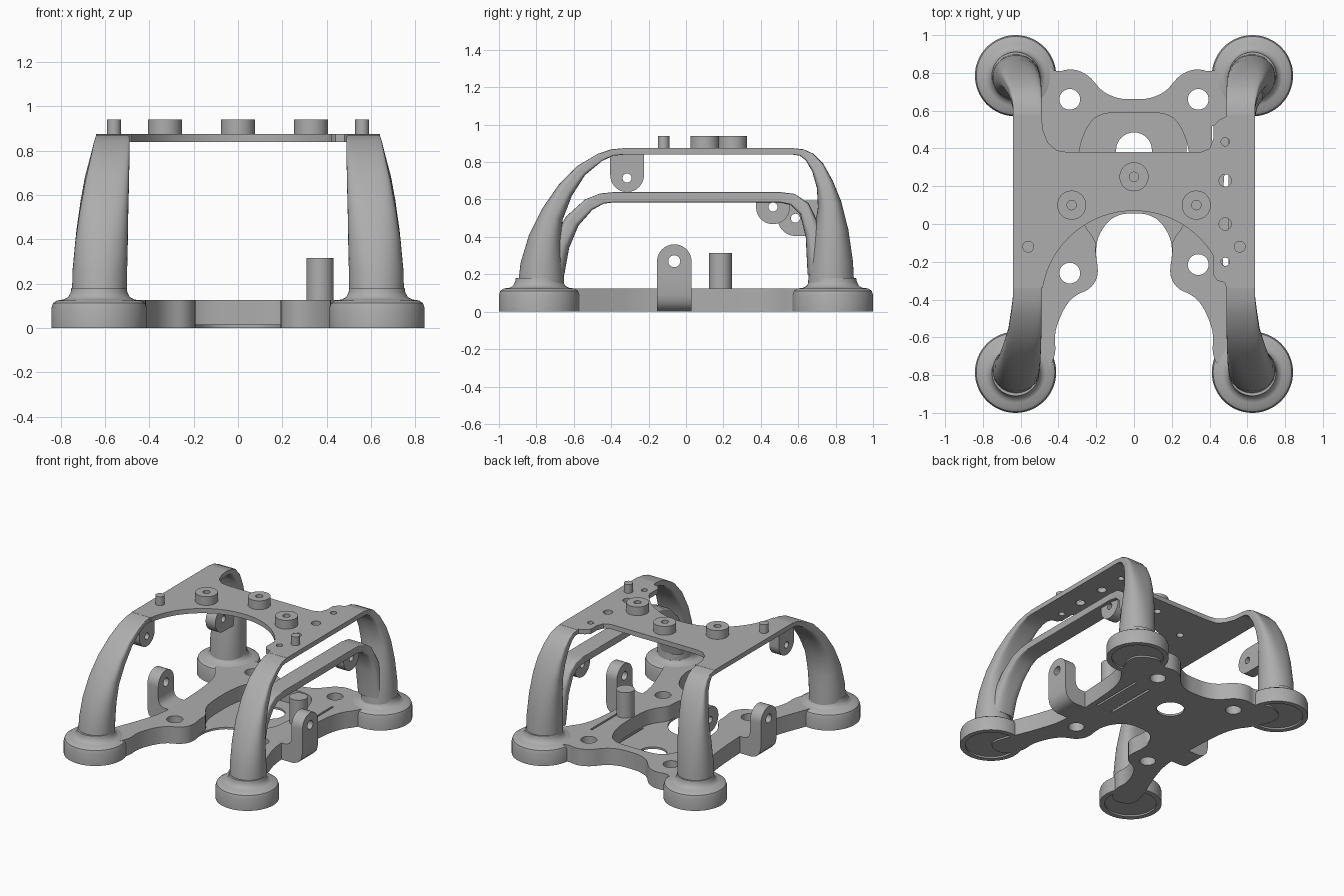
import bpy, bmesh, math
from mathutils import Matrix

if "Cube" in bpy.data.objects:
    bpy.data.objects.remove(bpy.data.objects["Cube"], do_unlink=True)

grey = bpy.data.materials.new("plain grey")
grey.use_nodes = True
grey.diffuse_color = (0.42, 0.42, 0.42, 1)
grey.node_tree.nodes["Principled BSDF"].inputs["Base Color"].default_value = (0.42, 0.42, 0.42, 1)


def finish(name, bm, angle=35):
    bmesh.ops.remove_doubles(bm, verts=bm.verts, dist=0.0001)
    bmesh.ops.recalc_face_normals(bm, faces=bm.faces)
    me = bpy.data.meshes.new(name)
    bm.to_mesh(me)
    bm.free()
    me.materials.clear()
    me.materials.append(grey)
    me.shade_smooth()
    me.set_sharp_from_angle(angle=math.radians(angle))
    ob = bpy.data.objects.new(name, me)
    bpy.context.scene.collection.objects.link(ob)
    return ob


def circle(x, y, r, n=32, a0=0, a1=360):
    steps = n if a1 - a0 == 360 else n + 1
    return [(x + r * math.cos(math.radians(a0 + (a1 - a0) * i / n)),
             y + r * math.sin(math.radians(a0 + (a1 - a0) * i / n))) for i in range(steps)]


def rect(x0, x1, y0, y1):
    return [(x0, y0), (x1, y0), (x1, y1), (x0, y1)]


def smooth(pts, rounds=2):
    # corner cutting along a closed outline
    for _ in range(rounds):
        new = []
        for a, b in zip(pts, pts[1:] + pts[:1]):
            for t in (0.25, 0.75):
                new.append((a[0] + (b[0] - a[0]) * t, a[1] + (b[1] - a[1]) * t))
        pts = new
    return pts


def mirrored(half):
    # half runs from one centre-line point to the other
    return half + [(-x, y) for x, y in reversed(half[1:-1])]


def prism(name, outlines, lo, hi, axis="z"):
    # filled outlines (inner ones become holes), extruded along an axis
    cu = bpy.data.curves.new(name, "CURVE")
    cu.dimensions = "2D"
    cu.fill_mode = "BOTH"
    cu.extrude = (hi - lo) / 2
    for pts in outlines:
        sp = cu.splines.new("POLY")
        sp.points.add(len(pts) - 1)
        for p, (a, b) in zip(sp.points, pts):
            p.co = (a, b, 0, 1)
        sp.use_cyclic_u = True
    tmp = bpy.data.objects.new(name + "_outline", cu)
    bpy.context.scene.collection.objects.link(tmp)
    dg = bpy.context.evaluated_depsgraph_get()
    me = bpy.data.meshes.new_from_object(tmp.evaluated_get(dg))
    bm = bmesh.new()
    bm.from_mesh(me)
    bpy.data.objects.remove(tmp)
    bpy.data.curves.remove(cu)
    bpy.data.meshes.remove(me)
    mid = (lo + hi) / 2
    for v in bm.verts:
        a, b, c = v.co
        c += mid
        v.co = {"z": (a, b, c), "x": (c, a, b), "y": (a, c, b)}[axis]
    return finish(name, bm)


def loft(name, stations, side, n=40):
    # station: outer y, z, inner y, z, inner x, outer x, roundness
    bm = bmesh.new()
    rings = []
    for yo, zo, yi, zi, xi, xo, p in stations:
        ring = []
        for i in range(n):
            t = 2 * math.pi * (i + 0.5) / n
            c, s = math.cos(t), math.sin(t)
            u = math.copysign(abs(c) ** p, c) / 2
            v = math.copysign(abs(s) ** p, s) / 2
            ring.append(bm.verts.new((side * ((xi + xo) / 2 + v * (xo - xi)),
                                      (yo + yi) / 2 + u * (yo - yi),
                                      (zo + zi) / 2 + u * (zo - zi))))
        rings.append(ring)
    for a, b in zip(rings, rings[1:]):
        for i in range(n):
            j = (i + 1) % n
            bm.faces.new((a[i], a[j], b[j], b[i]))
    bm.faces.new(rings[0])
    bm.faces.new(rings[-1])
    return finish(name, bm, 50)


def lathe(name, profile, x, y, n=64):
    bm = bmesh.new()
    vs = [bm.verts.new((r, 0, z)) for r, z in profile]
    es = [bm.edges.new(e) for e in zip(vs, vs[1:])]
    bmesh.ops.spin(bm, geom=vs + es, cent=(0, 0, 0), axis=(0, 0, 1), angle=2 * math.pi, steps=n)
    bmesh.ops.transform(bm, matrix=Matrix.Translation((x, y, 0)), verts=bm.verts)
    return finish(name, bm)


# Base: thin floor below, raised rim around a shallow pocket above
outer = [(0, .66), (.08, .662), (.17, .70), (.24, .79), (.33, .825), (.42, .80), (.5, .88),
         (.68, .78), (.6, .58), (.5, .45), (.47, .2), (.46, -.2), (.52, -.4), (.6, -.6),
         (.66, -.78), (.5, -.84), (.41, -.7), (.425, -.58), (.37, -.44), (.31, -.375),
         (.23, -.345), (.185, -.27), (.205, -.15)]
notch = [(.19, -.06), (.13, .025), (.06, .055), (0, .055)]
pocket = [(.2, -.09), (.27, 0), (.3, .1), (.3, .38), (.24, .54), (.16, .59), (0, .59)]
bolt_holes = [circle(x, y, .055) for x, y in
              ((.34, .66), (-.34, .66), (-.34, -.26), (.34, -.215))]
outer_slot = rect(.413, .428, .1, .52)
prism("base_floor", [smooth(mirrored(outer + notch)), circle(0, .39, .095),
                     rect(.277, .295, .1, .5), outer_slot] + bolt_holes, 0, .015)
prism("base_rim", [smooth(mirrored(outer + pocket)), outer_slot] + bolt_holes, .015, .125)
prism("base_post", [circle(.37, .185, .062)], .1, .315)

# Round feet and the arms that rise from them
foot = [(0, .012), (.178, .012), (.178, 0), (.215, 0), (.215, .09), (.208, .112), (.19, .124),
        (.16, .128), (.14, .138), (.128, .16), (.125, .18), (0, .18)]
front_arm = [(-.9, .13, -.65, .13, .5, .75, 1), (-.885, .26, -.655, .25, .5, .747, .95),
             (-.84, .41, -.665, .36, .497, .735, .85), (-.77, .55, -.66, .49, .495, .715, .7),
             (-.68, .68, -.61, .62, .492, .69, .5), (-.58, .78, -.54, .73, .49, .665, .35),
             (-.47, .845, -.45, .805, .49, .65, .22), (-.4, .868, -.39, .834, .49, .642, .15),
             (-.33, .875, -.33, .84, .49, .64, .1)]
rear_arm = [(.9, .13, .65, .13, .5, .75, 1), (.893, .27, .66, .25, .5, .747, .95),
            (.868, .44, .685, .43, .497, .73, .85), (.83, .59, .705, .56, .495, .71, .7),
            (.785, .70, .70, .66, .492, .69, .5), (.735, .79, .675, .75, .49, .665, .35),
            (.68, .845, .64, .81, .49, .65, .22), (.63, .868, .61, .834, .49, .642, .15),
            (.57, .875, .57, .84, .49, .64, .1)]
for side, sname in ((1, "left"), (-1, "right")):
    for end, ename, arm in ((-1, "front", front_arm), (1, "rear", rear_arm)):
        lathe(f"{ename}_{sname}_foot", foot, side * .627, end * .785)
        loft(f"{ename}_{sname}_arm", arm, side)

# Lower side bar on the left only
loft("lower_side_bar", [
    (-.78, .2, -.65, .2, .51, .7, .8), (-.72, .38, -.625, .34, .505, .68, .7),
    (-.64, .51, -.575, .46, .5, .66, .5), (-.54, .6, -.50, .545, .5, .645, .3),
    (-.46, .632, -.44, .578, .5, .635, .2), (-.38, .64, -.38, .585, .5, .635, .12),
    (.5, .64, .5, .585, .5, .635, .12), (.58, .63, .56, .572, .5, .64, .2),
    (.655, .58, .61, .52, .5, .655, .4), (.71, .47, .64, .4, .505, .68, .6),
    (.76, .2, .65, .2, .51, .7, .8)], 1)

# Top plate with arched front
plate = [(-.64, .58), (-.49, .58), (-.483, .5), (-.455, .43), (-.41, .39), (-.35, .38),
         (.35, .38), (.4, .4), (.42, .45), (.42, .52), (.45, .55), (.49, .57), (.49, .58),
         (.64, .58), (.64, -.34), (.49, -.34), (.48, -.31), (.44, -.3), (.42, -.27)]
plate += circle(0, -.42, .49, 32, 31, 170) + [(-.49, -.34), (-.64, -.34)]
bosses = ((0, .25), (-.33, .1), (.33, .1))
small_holes = [circle(.483, y, r, 20) for y, r in ((.435, .022), (.23, .033), (0, .033), (-.2, .022))]
prism("top_plate", [plate] + small_holes + [circle(x, y, .025, 20) for x, y in bosses], .84, .875)
for x, y in bosses:
    prism("plate_boss", [circle(x, y, .077), circle(x, y, .025, 20)], .875, .94)
for x in (-.56, .56):
    prism("plate_pin", [circle(x, -.12, .031)], .87, .94)

# Hooked lugs rising from both sides of the base
hook = [(.42, 0), (.56, 0), (.6, .012), (.63, .045), (.64, .09), (.64, .18), (.55, .18),
        (.545, .155), (.53, .135), (.505, .125), (.42, .125)]
for side in (1, -1):
    lo, hi = sorted((side * .55, side * .64))
    prism("hook_elbow", [[(side * x, z) for x, z in hook]], -.155, .03, "y")
    prism("hook_lug", [circle(-.0625, .268, .0925, 24, 0, 180) + [(-.155, .18), (.03, .18)],
                       circle(-.0625, .27, .032)], lo, hi, "x")

# Hanging lugs under the top plate, lower bar and rear arm
prism("plate_lug", [circle(-.315, .73, .09, 24, 180, 360) + [(-.225, .85), (-.405, .85)],
                    circle(-.315, .715, .024)], -.61, -.53, "x")
prism("bar_lug", [circle(.465, .558, .09, 24, 180, 360) + [(.555, .6), (.375, .6)],
                  circle(.465, .56, .024)], .53, .61, "x")
prism("arm_lug", [circle(.585, .5, .095, 24, 90, 270) + [(.72, .405), (.74, .595)],
                  circle(.585, .5, .024)], -.61, -.53, "x")
